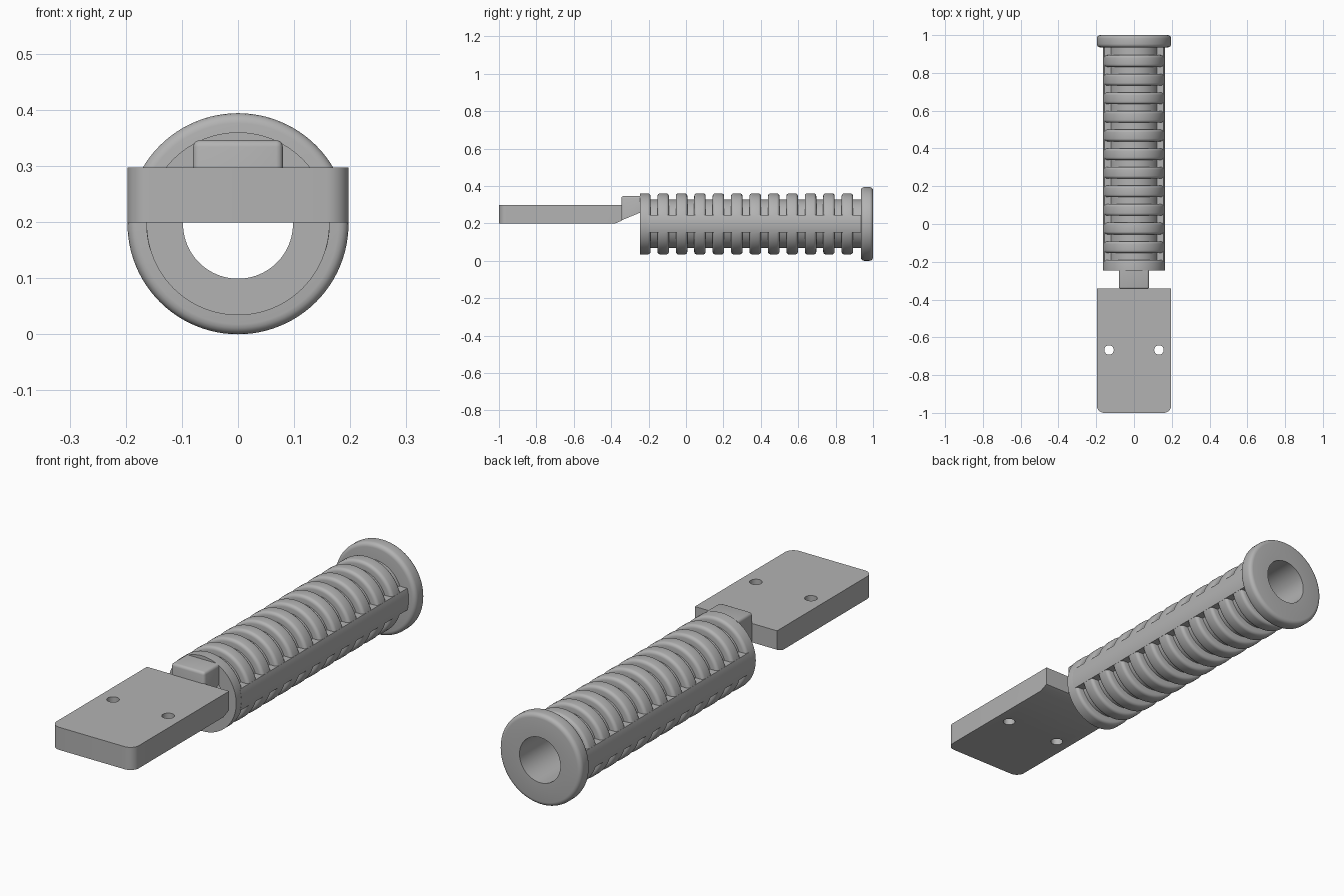
import bpy, bmesh, math
from mathutils import Vector

cube = bpy.data.objects.get("Cube")
if cube:
    bpy.data.objects.remove(cube)

grey = bpy.data.materials.new("plain_grey")
grey.use_nodes = True
grey.diffuse_color = (0.45, 0.45, 0.45, 1)
grey.node_tree.nodes["Principled BSDF"].inputs["Base Color"].default_value = grey.diffuse_color

AXIS_Z = 0.197      # height of the grip's long axis
BORE, CORE, GRIP, RIM = 0.098, 0.13, 0.163, 0.197
FRONT, FLANGE, BACK = -0.245, 0.935, 1.0


def finish(bm, name):
    bmesh.ops.recalc_face_normals(bm, faces=bm.faces)
    mesh = bpy.data.meshes.new(name)
    bm.to_mesh(mesh)
    bm.free()
    mesh.materials.append(grey)
    obj = bpy.data.objects.new(name, mesh)
    bpy.context.collection.objects.link(obj)
    return obj


def lathe(name, profile, segments=96):
    """Spin a closed (radius, y) outline about the grip axis."""
    bm = bmesh.new()
    loops = []
    for i in range(segments):
        a = math.tau * i / segments
        loops.append([bm.verts.new((r * math.cos(a), y, AXIS_Z + r * math.sin(a)))
                      for r, y in profile])
    n = len(profile)
    for i in range(segments):
        p, q = loops[i], loops[(i + 1) % segments]
        for j in range(n):
            k = (j + 1) % n
            bm.faces.new((p[j], p[k], q[k], q[j]))
    return finish(bm, name)


def prism(points, offset):
    """Extrude a flat outline along the offset."""
    bm = bmesh.new()
    face = bm.faces.new([bm.verts.new(p) for p in points])
    out = bmesh.ops.extrude_face_region(bm, geom=[face], use_keep_orig=True)
    verts = [g for g in out["geom"] if isinstance(g, bmesh.types.BMVert)]
    bmesh.ops.translate(bm, verts=verts, vec=Vector(offset))
    bmesh.ops.recalc_face_normals(bm, faces=bm.faces)
    return bm


def bevel_where(bm, test, width, segments):
    edges = [e for e in bm.edges if test(e.verts[0].co, e.verts[1].co)]
    bmesh.ops.bevel(bm, geom=edges, offset=width, segments=segments,
                    profile=0.5, affect="EDGES")


def rounded(radius, y, fillet, rising, steps=4):
    """Quarter-round outline entering (rising) or leaving a ring."""
    pts = []
    for i in range(steps + 1):
        a = math.pi / 2 * i / steps
        pts.append((radius - fillet * (1 - math.sin(a)), y + fillet * (1 - math.cos(a))))
    return pts if rising else [(r, 2 * y - v) for r, v in reversed(pts)]


# Ribbed grip: flat end collar followed by eleven rounded rings
PITCH, FIRST, GAP, FILLET = 0.0985, -0.19, 0.037, 0.014
profile = [(BORE, FRONT), (GRIP, FRONT)] + rounded(GRIP, FIRST, FILLET, False)
for i in range(11):
    start = FIRST + i * PITCH
    profile += [(CORE, start), (CORE, start + GAP)]
    profile += rounded(GRIP, start + GAP, FILLET, True)
    profile += rounded(GRIP, start + PITCH, FILLET, False)
last = FIRST + 11 * PITCH
profile += [(CORE, last), (CORE, FLANGE + 0.01), (BORE, FLANGE + 0.01)]
grip = lathe("ribbed_grip", profile)

# End flange with rounded rim
flange = lathe("end_flange", [(BORE, FLANGE), (RIM - 0.018, FLANGE)]
               + rounded(RIM, FLANGE, 0.018, True)[1:]
               + rounded(RIM, BACK, 0.018, False) + [(BORE, BACK)])

# Plain bands that bridge the grooves on both sides
parts = [grip, flange]
half_angle = math.asin(0.047 / GRIP)
for side, label in ((1, "left"), (-1, "right")):
    outline = [(side * 0.112, FIRST - 0.02, AXIS_Z - 0.047)]
    for i in range(13):
        a = half_angle * (i / 6 - 1)
        outline.append((side * (GRIP + 0.0005) * math.cos(a), FIRST - 0.02,
                        AXIS_Z + GRIP * math.sin(a)))
    outline.append((side * 0.112, FIRST - 0.02, AXIS_Z + 0.047))
    bm = prism(outline, (0, FLANGE + 0.01 - FIRST + 0.02, 0))
    parts.append(finish(bm, label + "_grip_band"))

# Mounting plate with rounded front corners and a sloped rear underside
W, BOTTOM, TOP, REAR = 0.197, 0.199, 0.297, -0.342
side_view = [(-1, BOTTOM), (-0.38, BOTTOM), (REAR, 0.215), (REAR, TOP), (-1, TOP)]
bm = prism([(-W, y, z) for y, z in side_view], (2 * W, 0, 0))
bevel_where(bm, lambda a, b: a.y < -0.99 and b.y < -0.99 and abs(a.x - b.x) < 0.01, 0.04, 8)
plate = finish(bm, "mounting_plate")
parts.append(plate)

# Two screw holes through the plate
for x in (-0.132, 0.132):
    ring = [(x + 0.025 * math.cos(math.tau * i / 32),
             -0.667 + 0.025 * math.sin(math.tau * i / 32), 0.1) for i in range(32)]
    cutter = finish(prism(ring, (0, 0, 0.3)), "hole_cutter")
    cutter.hide_render = True
    cut = plate.modifiers.new("screw_hole", "BOOLEAN")
    cut.operation, cut.solver, cut.object = "DIFFERENCE", "EXACT", cutter
    bpy.context.view_layer.objects.active = plate
    bpy.ops.object.modifier_apply(modifier=cut.name)
    bpy.data.objects.remove(cutter)

# Neck joining plate and grip, with eased front and top edges
NECK_TOP, NECK_FRONT, NECK_W = 0.346, -0.345, 0.08
neck_view = [(NECK_FRONT, 0.216), (FRONT + 0.002, 0.258),
             (FRONT + 0.002, NECK_TOP), (NECK_FRONT, NECK_TOP)]
bm = prism([(-NECK_W, y, z) for y, z in neck_view], (2 * NECK_W, 0, 0))


def eased(a, b):
    on_front = a.y < -0.34 and b.y < -0.34
    on_top = a.z > 0.34 and b.z > 0.34
    same_side = abs(a.x - b.x) < 0.01
    return (on_front and (same_side or on_top)) or (on_top and same_side)


bevel_where(bm, eased, 0.012, 3)
parts.append(finish(bm, "neck"))

# Smooth shading with crisp edges
bpy.ops.object.select_all(action="DESELECT")
for obj in parts:
    obj.select_set(True)
bpy.context.view_layer.objects.active = grip
bpy.ops.object.shade_smooth_by_angle(angle=math.radians(35))
